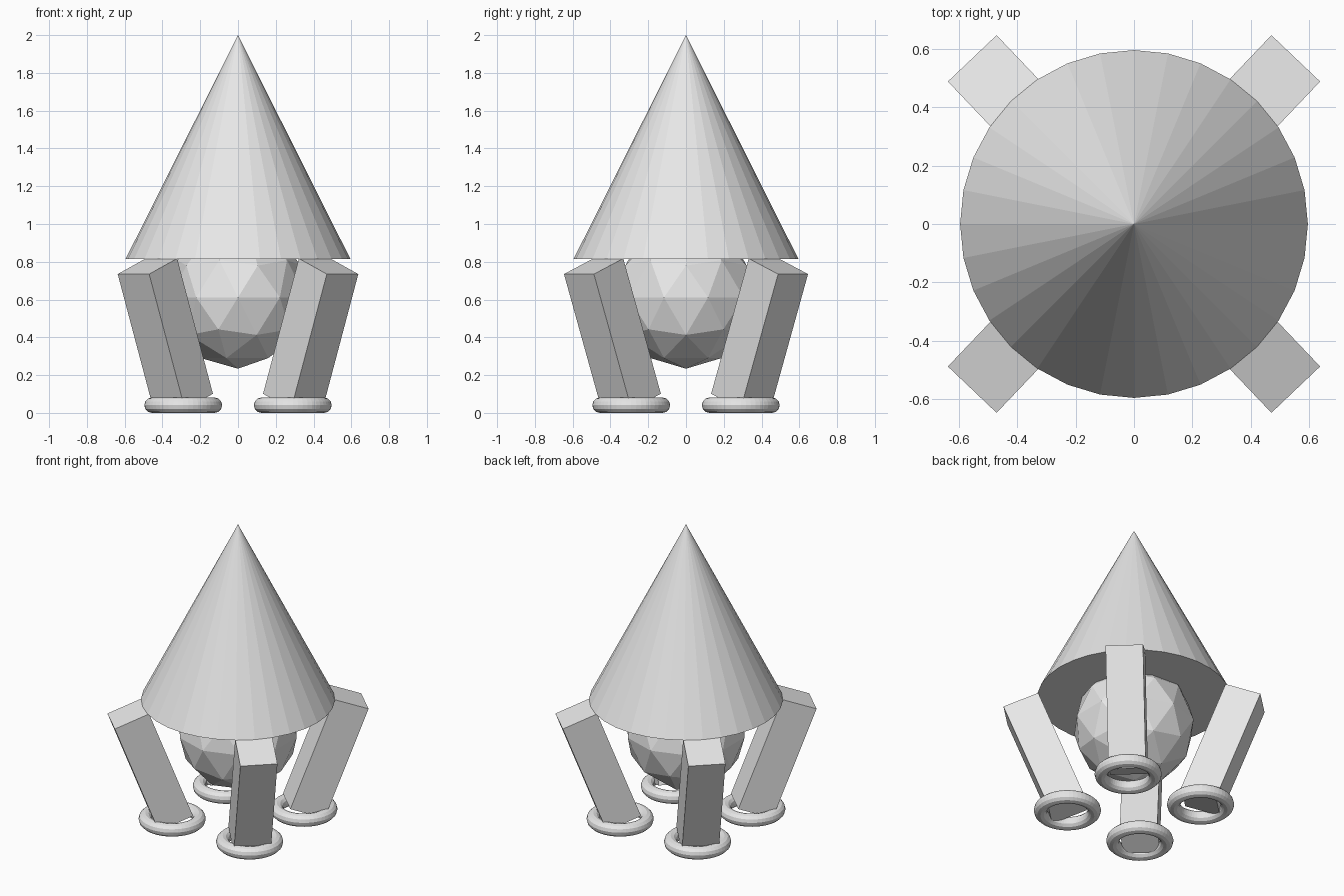
import bpy
from math import radians, sin, cos
from mathutils import Vector, Matrix

if "Cube" in bpy.data.objects:
    bpy.data.objects.remove(bpy.data.objects["Cube"], do_unlink=True)

# One plain grey for everything
grey = bpy.data.materials.new("plain_grey")
grey.use_nodes = True
colour = (0.8, 0.8, 0.8, 1)
grey.diffuse_color = colour
grey.node_tree.nodes["Principled BSDF"].inputs["Base Color"].default_value = colour


def finish(name):
    ob = bpy.context.object
    ob.name = ob.data.name = name
    ob.data.materials.clear()
    ob.data.materials.append(grey)
    return ob


# Cone roof and faceted body ball
RADIUS, BASE, TIP = 0.595, 0.815, 2.0
bpy.ops.mesh.primitive_cone_add(vertices=32, radius1=RADIUS, depth=TIP - BASE,
                                location=(0, 0, (BASE + TIP) / 2))
finish("cone_hull")
bpy.ops.mesh.primitive_ico_sphere_add(subdivisions=2, radius=0.377, location=(0, 0, 0.611))
finish("body_ball")

# Four splayed legs, each standing in a ring foot
FOOT, THICK, LENGTH = 0.29, 0.23, 0.767
TILT, YAW = radians(21), radians(46.4)
for side, sx in (("left", 1), ("right", -1)):
    for end, sy in (("front", -1), ("back", 1)):
        yaw = Vector((sx * cos(YAW), sy * sin(YAW))).angle_signed(Vector((1, 0)))
        turn = Matrix.Rotation(yaw, 4, "Z") @ Matrix.Rotation(TILT, 4, "Y")
        bottom = Vector((sx * FOOT, sy * FOOT, 0.06))
        bpy.ops.mesh.primitive_cube_add(size=1)
        leg = finish(f"{end}_{side}_leg")
        leg.data.transform(Matrix.Diagonal((THICK, THICK, LENGTH, 1)))
        leg.matrix_world = Matrix.Translation(bottom + turn @ Vector((0, 0, LENGTH / 2))) @ turn

        bpy.ops.mesh.primitive_torus_add(major_radius=0.165, minor_radius=0.041,
                                         major_segments=48, minor_segments=12,
                                         location=(sx * FOOT, sy * FOOT, 0.041))
        finish(f"{end}_{side}_foot_ring")
